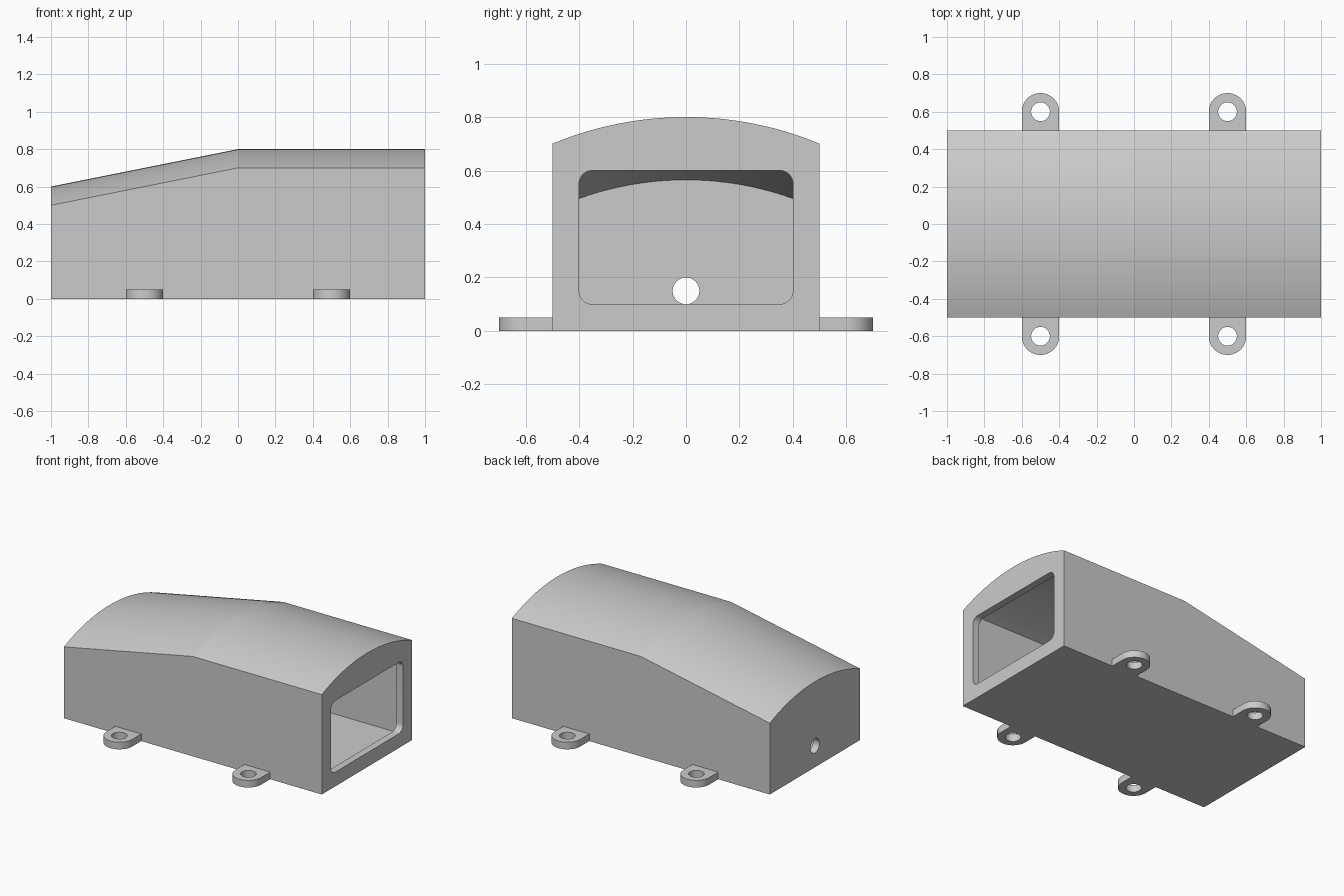
import bpy, bmesh
from math import sin, cos, pi, sqrt, radians
from mathutils import Vector

default = bpy.data.objects.get("Cube")
if default:
    bpy.data.objects.remove(default, do_unlink=True)

grey = bpy.data.materials.new("plain grey")
grey.use_nodes = True
grey.diffuse_color = (0.6, 0.6, 0.6, 1)
grey.node_tree.nodes["Principled BSDF"].inputs["Base Color"].default_value = (0.6, 0.6, 0.6, 1)


def loft(name, loops):
    """Skin a closed solid through matching loops of points."""
    bm = bmesh.new()
    rings = [[bm.verts.new(p) for p in loop] for loop in loops]
    n = len(rings[0])
    for a, b in zip(rings, rings[1:]):
        for i in range(n):
            j = (i + 1) % n
            bm.faces.new((a[i], a[j], b[j], b[i]))
    bm.faces.new(rings[0])
    bm.faces.new(rings[-1])
    bmesh.ops.recalc_face_normals(bm, faces=bm.faces)
    mesh = bpy.data.meshes.new(name)
    bm.to_mesh(mesh)
    bm.free()
    mesh.materials.append(grey)
    obj = bpy.data.objects.new(name, mesh)
    bpy.context.collection.objects.link(obj)
    return obj


def arc(cx, cy, r, start, end, steps):
    return [(cx + r * cos(start + (end - start) * i / steps),
             cy + r * sin(start + (end - start) * i / steps)) for i in range(steps + 1)]


def activate(obj):
    bpy.ops.object.select_all(action="DESELECT")
    obj.select_set(True)
    bpy.context.view_layer.objects.active = obj


def cut(obj, cutter):
    """Subtract the cutter from the part, then discard it."""
    cutter.hide_render = True
    activate(obj)
    mod = obj.modifiers.new("cut", "BOOLEAN")
    mod.operation, mod.solver, mod.object = "DIFFERENCE", "EXACT", cutter
    bpy.ops.object.modifier_apply(modifier=mod.name)
    bpy.data.objects.remove(cutter, do_unlink=True)


def smooth(obj):
    activate(obj)
    bpy.ops.object.shade_smooth_by_angle(angle=radians(8))


def vault(name, half, floor, radius, stations, steps=32):
    """Box with an arched roof; stations are (x, crown height)."""
    loops = []
    for x, crown in stations:
        loop = [(x, -half, floor), (x, half, floor)]
        for i in range(steps + 1):
            y = half - 2 * half * i / steps
            loop.append((x, y, crown - radius + sqrt(radius ** 2 - y * y)))
        loops.append(loop)
    return loft(name, loops)


def prism_x(name, outline, x0, x1):
    return loft(name, [[(x, y, z) for y, z in outline] for x in (x0, x1)])


def prism_z(name, outline, z0, z1):
    return loft(name, [[(x, y, z) for x, y in outline] for z in (z0, z1)])


# Hollow housing with a roof that slopes down to one end
housing = vault("housing", 0.5, 0, 1.3, [(-1, 0.6), (0, 0.8), (1, 0.8)])
cut(housing, vault("cavity", 0.45, 0.05, 1.18, [(-0.95, 0.565), (0, 0.75), (0.95, 0.75)]))

# Rounded rectangular opening in the tall end
r = 0.05
corners = [(0.4 - r, 0.6 - r), (r - 0.4, 0.6 - r), (r - 0.4, 0.1 + r), (0.4 - r, 0.1 + r)]
opening = []
for k, (y, z) in enumerate(corners):
    opening += arc(y, z, r, k * pi / 2, (k + 1) * pi / 2, 16)
cut(housing, prism_x("opening", opening, 0.9, 1.1))

# Round cable hole in the low end
cut(housing, prism_x("cable_hole", arc(0, 0.15, 0.05, 0, 2 * pi, 64)[:-1], -1.1, -0.9))
smooth(housing)

# Four mounting lugs with screw holes
lug = prism_z("mounting_lug", [(-0.1, -0.1), (0.1, -0.1)] + arc(0, 0, 0.1, 0, pi, 32), 0, 0.05)
cut(lug, prism_z("screw_hole", arc(0, 0, 0.05, 0, 2 * pi, 64)[:-1], -0.1, 0.2))
smooth(lug)
for x, xname in ((-0.5, "right"), (0.5, "left")):
    for side, yname in ((-1, "front"), (1, "back")):
        part = bpy.data.objects.new(f"mounting_lug_{yname}_{xname}", lug.data)
        part.location = Vector((x, 0.6 * side, 0))
        part.rotation_euler.z = 0 if side > 0 else pi
        bpy.context.collection.objects.link(part)
bpy.data.objects.remove(lug, do_unlink=True)
